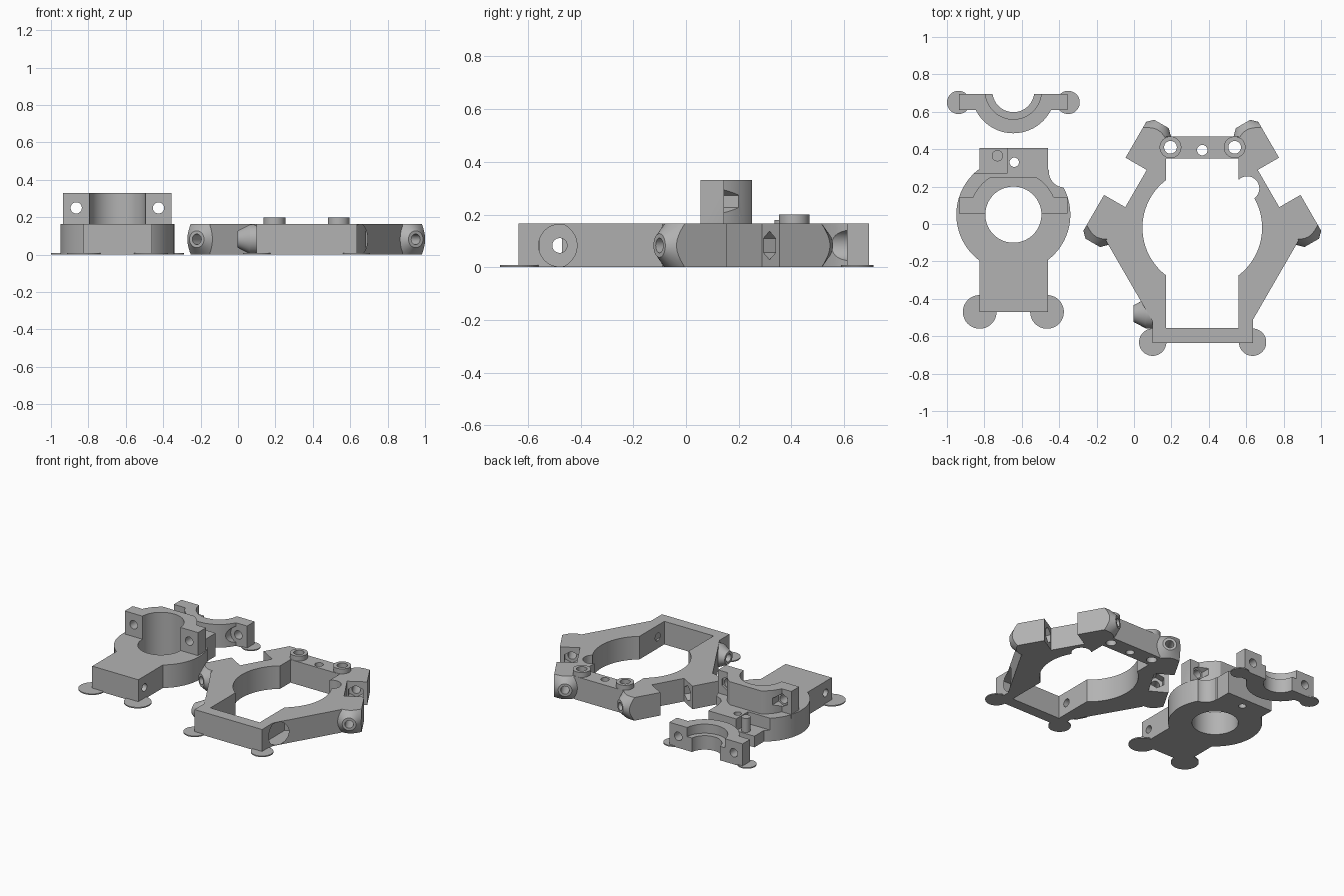
import bpy, bmesh
from math import cos, sin, radians, pi
from mathutils import Matrix, Vector

if "Cube" in bpy.data.objects:
    bpy.data.objects.remove(bpy.data.objects["Cube"])

grey = bpy.data.materials.new("plain grey plastic")
grey.use_nodes = True
grey.diffuse_color = (0.45, 0.45, 0.45, 1)
grey.node_tree.nodes["Principled BSDF"].inputs["Base Color"].default_value = (0.45, 0.45, 0.45, 1)

H = 0.165      # plate height
MID = H / 2    # screw axis height


def finish(name, bm):
    bmesh.ops.recalc_face_normals(bm, faces=bm.faces)
    mesh = bpy.data.meshes.new(name)
    bm.to_mesh(mesh)
    bm.free()
    mesh.materials.append(grey)
    ob = bpy.data.objects.new(name, mesh)
    bpy.context.collection.objects.link(ob)
    return ob


def prism(name, pts, z0, z1):
    bm = bmesh.new()
    face = bm.faces.new([bm.verts.new((x, y, z0)) for x, y in pts])
    top = bmesh.ops.extrude_face_region(bm, geom=[face])["geom"]
    bmesh.ops.translate(bm, vec=(0, 0, z1 - z0), verts=[v for v in top if isinstance(v, bmesh.types.BMVert)])
    return finish(name, bm)


def box(name, x0, x1, y0, y1, z0, z1):
    return prism(name, [(x0, y0), (x1, y0), (x1, y1), (x0, y1)], z0, z1)


def rod(name, a, b, r, r2=None, seg=48):
    # cylinder or cone between two points
    a, b = Vector(a), Vector(b)
    d = b - a
    bm = bmesh.new()
    turn = d.to_track_quat("Z", "Y").to_matrix().to_4x4()
    bmesh.ops.create_cone(bm, cap_ends=True, segments=seg, radius1=r, radius2=r if r2 is None else r2,
                          depth=d.length, matrix=Matrix.Translation((a + b) / 2) @ turn)
    return finish(name, bm)


def post(name, x, y, r, z0, z1, seg=48):
    return rod(name, (x, y, z0), (x, y, z1), r, seg=seg)


def combine(target, op, *tools):
    for tool in tools:
        mod = target.modifiers.new("combine", "BOOLEAN")
        mod.operation, mod.solver, mod.object = op, "EXACT", tool
        with bpy.context.temp_override(object=target, active_object=target, selected_objects=[target]):
            bpy.ops.object.modifier_apply(modifier=mod.name)
        bpy.data.objects.remove(tool)
    return target


def smooth(ob):
    bpy.ops.object.select_all(action="DESELECT")
    ob.select_set(True)
    bpy.context.view_layer.objects.active = ob
    bpy.ops.object.shade_smooth_by_angle(angle=radians(25))


# ---- clamp bracket: round plate with a tongue and a raised half clamp ----
CX, CY = -0.645, 0.05
EARS = (CX - 0.22, CX + 0.22)
bracket = post("clamp_bracket", CX, CY, 0.305, 0, H, 64)
combine(bracket, "DIFFERENCE", post("corner_relief", -0.37, 0.28, 0.085, -1, 1))
combine(bracket, "UNION", box("tongue", -0.825, -0.46, -0.47, 0.405, 0, H))
clamp = post("clamp", CX, CY, 0.235, H - 0.03, 0.33, 64)
combine(clamp, "INTERSECT", box("clamp_limits", CX - 0.3, CX + 0.3, 0.055, 0.25, 0, 1))
combine(clamp, "UNION", box("clamp_ears", CX - 0.29, CX + 0.29, 0.055, 0.145, H - 0.03, 0.33))
for x in EARS:
    combine(clamp, "DIFFERENCE",
            rod("ear_hole", (x, 0, 0.25), (x, 0.2, 0.25), 0.03, seg=32),
            rod("nut_trap", (x, 0.13, 0.25), (x, 0.2, 0.25), 0.046, seg=6))
combine(bracket, "UNION", clamp)
combine(bracket, "DIFFERENCE",
        post("bore", CX, CY, 0.15, -1, 1, 64),
        box("pocket", -0.9, -0.68, 0.27, 0.5, 0.08, 0.3),
        post("back_hole", -0.64, 0.33, 0.025, -1, 1, 32),
        rod("tongue_hole", (-1, -0.4, MID), (-0.3, -0.4, MID), 0.027, seg=32))
combine(bracket, "UNION", post("pin", -0.73, 0.365, 0.03, 0.07, 0.18, 32))
smooth(bracket)

# ---- clamp cap: half ring with two ears and a lower lip ----
RY = 0.71
cap = post("clamp_cap", CX, RY, 0.225, 0, H, 64)
for x in EARS:
    combine(cap, "DIFFERENCE", rod("screw_clearance", (x, 0.4, MID), (x, 0.612, MID), 0.06))
combine(cap, "UNION", box("cap_ears", CX - 0.29, CX + 0.29, 0.61, 0.695, 0, H))
combine(cap, "DIFFERENCE",
        box("cap_limit", -1.2, 0, 0.695, 1.2, -1, 1),
        post("cap_bore", CX, RY, 0.15, 0.1, 1, 64),
        post("cap_lip", CX, RY, 0.112, -1, 1, 64),
        *[rod("cap_ear_hole", (x, 0.5, MID), (x, 0.8, MID), 0.03, seg=32) for x in EARS])
smooth(cap)

# ---- joint frame: three sided plate carrying pairs of joint bosses ----
FX, FY = 0.365, -0.015
walls = [(a, 0.409 if a % 120 == 30 else 0.483) for a in range(30, 390, 60)]
walls = [(a, 0.57 if a == 270 else d) for a, d in walls]
outline = []
for i, (a, d) in enumerate(walls):
    b, e = walls[(i + 1) % 6]
    a, b = radians(a), radians(b)
    s = sin(b - a)
    outline.append((FX + (d * sin(b) - e * sin(a)) / s, FY + (e * cos(a) - d * cos(b)) / s))
frame = prism("joint_frame", outline, 0, H)
combine(frame, "UNION", box("front_bar", 0.1, 0.635, -0.635, -0.5, 0, H))

DIST, TIP = 0.464, 0.367
holes = []
for angle in (30, 150, 270):
    n = Vector((cos(radians(angle)), sin(radians(angle)), 0))
    along = Vector((-n.y, n.x, 0))
    mid = Vector((FX, FY, MID)) + n * DIST

    def at(t, out=0):
        return mid + along * t + n * out

    for s in (-1, 1):
        cone_end = at(s * 0.2)
        if angle == 270:
            boss = rod("front_boss", at(s * 0.3), at(s * TIP), 0.08, 0.045)
            combine(boss, "UNION", rod("front_boss_root", at(s * 0.22), at(s * 0.301), 0.08))
        else:
            corners = [at(s * t, o) for t, o in ((0.115, -0.085), (0.115, 0.076), (TIP, 0.076), (TIP, -0.085))]
            boss = prism("joint_block", [(p.x, p.y) for p in corners], 0, H)
            combine(boss, "INTERSECT", rod("tip_cone", at(s * 0.1), at(s * TIP), 0.312, 0.045, 64))
        combine(frame, "UNION", boss)
    holes.append(rod("joint_hole", at(-0.45), at(0.45), 0.028, seg=32))
    if angle != 270:
        trap = rod("nut_trap", at(-0.17), at(0.17), 0.054, seg=6)
        # a vertex of the hexagon points straight up
        top = max(v.co.z for v in trap.data.vertices)
        if top < MID + 0.05:
            trap.data.transform(Matrix.Translation(mid) @ Matrix.Rotation(pi / 6, 4, along)
                                @ Matrix.Translation(-mid))
        holes.append(trap)

# raised collars on the back bar
for x in (0.195, 0.538):
    combine(frame, "UNION", post("collar", x, 0.41, 0.058, 0.05, 0.2))
    holes.append(post("collar_hole", x, 0.41, 0.034, -1, 1, 32))

combine(frame, "DIFFERENCE",
        box("opening", 0.17, 0.56, -0.555, 0.35, -1, 1),
        post("round_opening", FX, FY - 0.005, 0.32, -1, 1, 96),
        post("opening_relief", 0.605, 0.19, 0.065, -1, 1),
        post("centre_hole", FX, 0.395, 0.028, -1, 1, 32),
        *holes)
smooth(frame)

# ---- thin round anchor pads under the corners ----
pads = [("bracket_pad", CX, 0.18, -0.47, 0.09), ("cap_pad", CX, 0.293, 0.65, 0.062),
        ("frame_pad", 0.367, 0.267, -0.632, 0.073)]
for name, x, dx, y, r in pads:
    for side, sx in (("right", -1), ("left", 1)):
        post(name + "_" + side, x + sx * dx, y, r, 0, 0.008)
